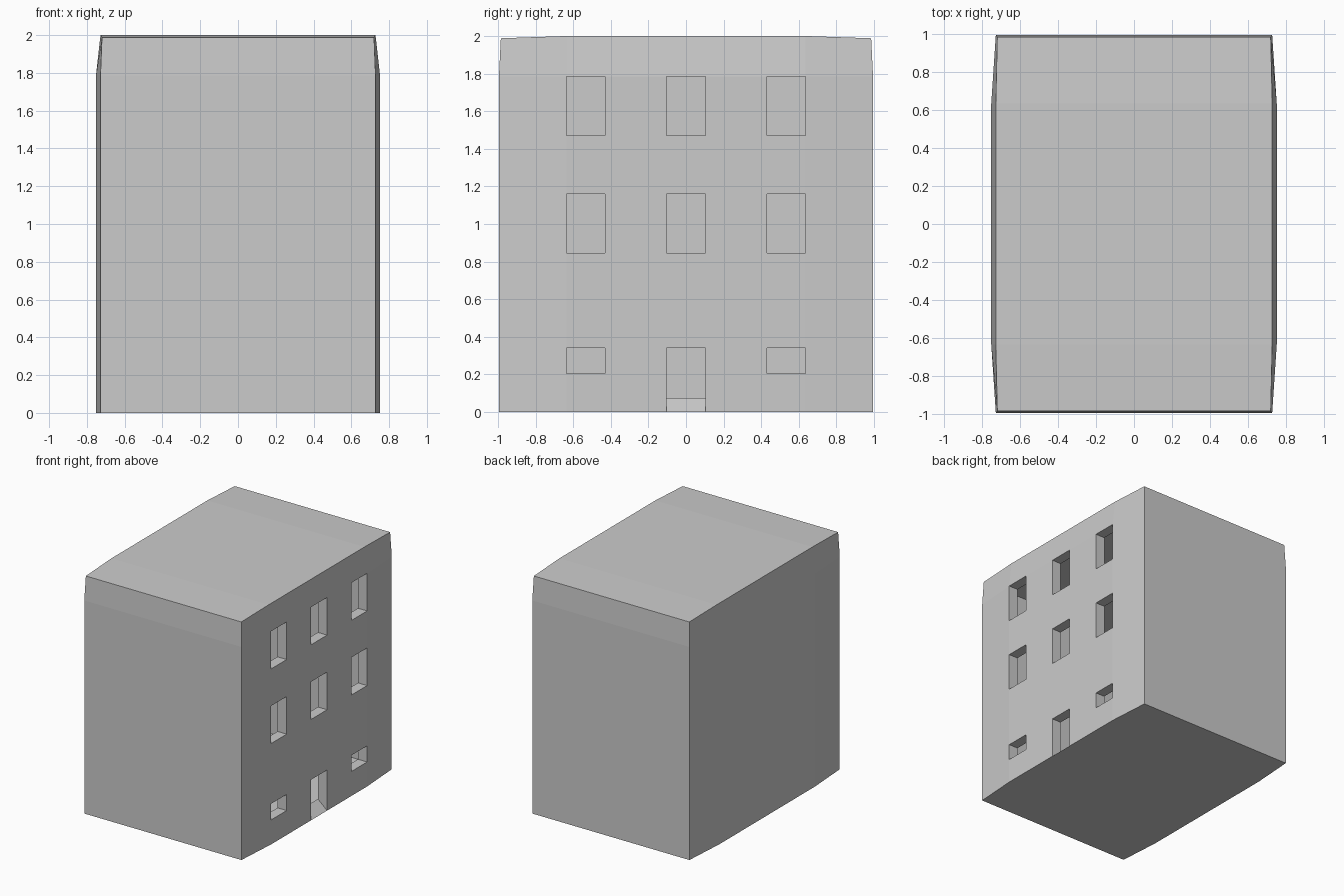
import bpy, bmesh

if "Cube" in bpy.data.objects:
    bpy.data.objects.remove(bpy.data.objects["Cube"])

# Grid lines that frame the windows on the long walls
ys = [-0.995, -0.635, -0.43, -0.105, 0.105, 0.43, 0.635, 0.995]
zs = [0, 0.205, 0.34, 0.845, 1.16, 1.47, 1.785, 2.0]
N = len(ys) - 1
DEPTH = 0.085
holes = {(i, j) for i in (1, 3, 5) for j in (1, 3, 5)} | {(3, 0)}

bm = bmesh.new()


def wall_point(side, i, j):
    """Slightly bulged wall: pulled in at the end corners and at the roof."""
    end, top = i in (0, N), j == N
    x = 0.72 if end and top else 0.728 if end or top else 0.752
    y = ys[i] * (0.99 if end and top else 1)
    z = zs[j] - (0.012 if end and top else 0)
    return bm.verts.new((side * x, y, z))


def wall(side, skip):
    grid = {(i, j): wall_point(side, i, j) for i in range(N + 1) for j in range(N + 1)}
    for i in range(N):
        for j in range(N):
            if (i, j) not in skip:
                q = [grid[i, j], grid[i + 1, j], grid[i + 1, j + 1], grid[i, j + 1]]
                bm.faces.new(q if side > 0 else q[::-1])
    return grid


right, left = wall(1, holes), wall(-1, set())

# End walls, roof and floor bridge the two long walls
ring = ([(i, 0) for i in range(N)] + [(N, j) for j in range(N)]
        + [(i, N) for i in range(N, 0, -1)] + [(0, j) for j in range(N, 0, -1)])
for a, b in zip(ring, ring[1:] + ring[:1]):
    bm.faces.new((right[b], right[a], left[a], left[b]))


# Window and door reveals, open to the hollow inside
def reveal(i, j0, j1):
    keys = ([(i, j) for j in range(j0, j1 + 1)]
            + [(i + 1, j) for j in range(j1, j0 - 1, -1)])
    inner = []
    for k in keys:
        x, y, z = right[k].co
        inner.append(bm.verts.new((x - DEPTH, y, max(z, 0.075))))
    for n in range(len(keys)):
        m = (n + 1) % len(keys)
        bm.faces.new((right[keys[n]], right[keys[m]], inner[m], inner[n]))


for i in (1, 3, 5):
    for j in (1, 3, 5):
        reveal(i, 0 if (i, j) == (3, 1) else j, j + 1)

me = bpy.data.meshes.new("building")
bm.to_mesh(me)
bm.free()
ob = bpy.data.objects.new("building", me)
bpy.context.collection.objects.link(ob)
